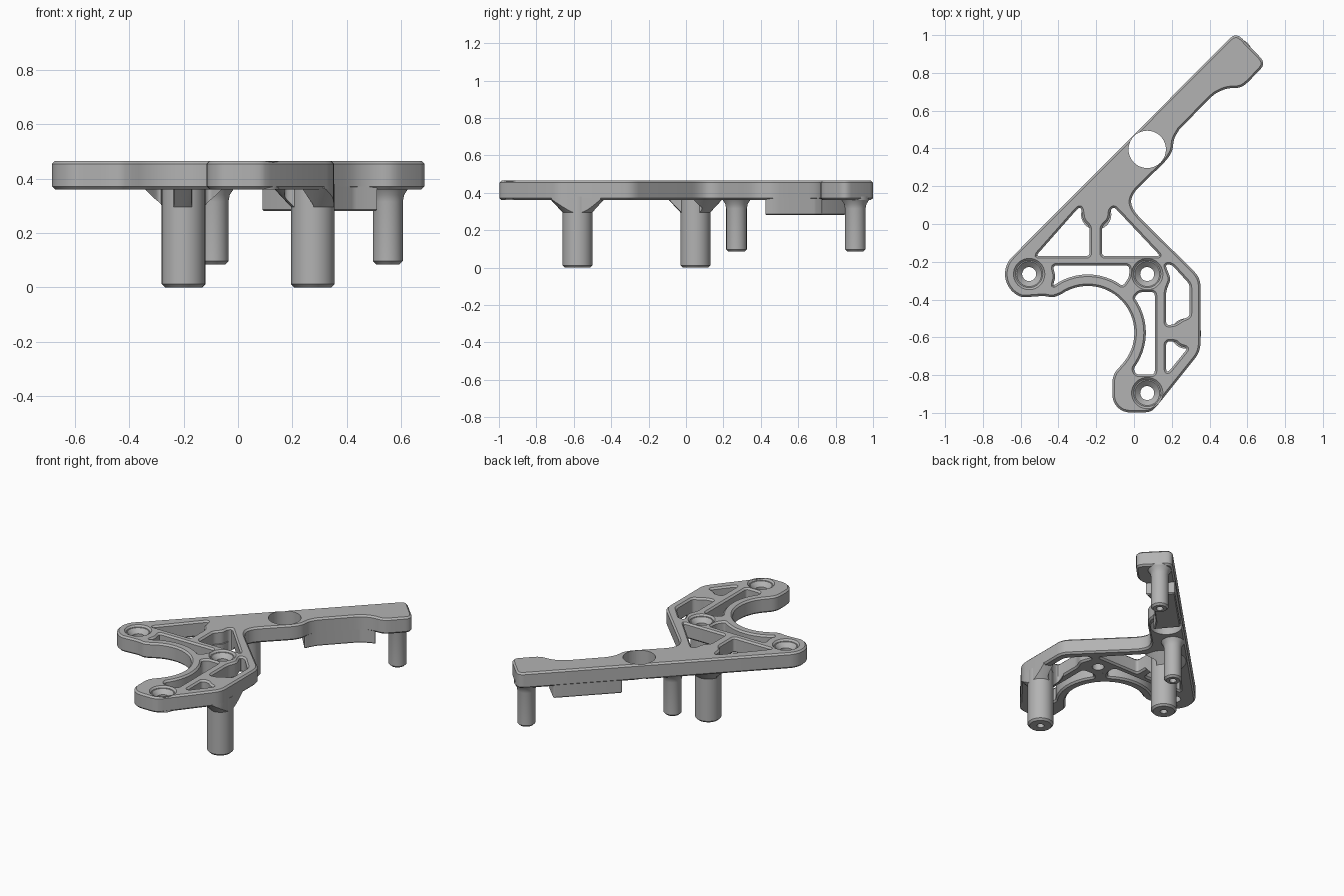
import bpy, bmesh, math
from mathutils import Matrix, Vector

if "Cube" in bpy.data.objects:
    bpy.data.objects.remove(bpy.data.objects["Cube"], do_unlink=True)

grey = bpy.data.materials.new("mid grey")
grey.use_nodes = True
grey.diffuse_color = (0.45, 0.45, 0.45, 1)
grey.node_tree.nodes["Principled BSDF"].inputs["Base Color"].default_value = (0.45, 0.45, 0.45, 1)

BOTTOM, TOP = 0.36, 0.465      # plate heights
CUT = (-0.245, -0.575)         # centre of the big round cut-out


def add(name, mesh):
    ob = bpy.data.objects.new(name, mesh)
    bpy.context.collection.objects.link(ob)
    mesh.materials.clear()
    mesh.materials.append(grey)
    return ob


def finish(ob):
    bpy.ops.object.select_all(action='DESELECT')
    ob.select_set(True)
    bpy.context.view_layer.objects.active = ob
    bpy.ops.object.shade_smooth_by_angle(angle=math.radians(30))


def arc(c, r, a0, a1, n):
    angles = [math.radians(a0 + (a1 - a0) * i / n) for i in range(n + 1)]
    return [(c[0] + r * math.cos(a), c[1] + r * math.sin(a)) for a in angles]


def circle(c, r, n=40):
    return arc(c, r, 0, 360, n)[:-1]


def rounded(pts, r):
    """Replace each clear corner of a closed polygon with a small curve."""
    out, n = [], len(pts)
    for i in range(n):
        a, p, b = (Vector(pts[(i + k) % n]) for k in (-1, 0, 1))
        if (p - a).angle(b - p) < math.radians(14):
            out.append(tuple(p))
            continue
        s = p + (a - p).normalized() * min(r, 0.42 * (a - p).length)
        e = p + (b - p).normalized() * min(r, 0.42 * (b - p).length)
        for t in (0, 0.25, 0.5, 0.75, 1):
            out.append(tuple(s * (1 - t) ** 2 + p * 2 * t * (1 - t) + e * t * t))
    return out


def slab(name, loops, z0, z1, chamfer):
    """Flat plate from an outline and hole loops, with chamfered rims."""
    cu = bpy.data.curves.new(name, 'CURVE')
    cu.dimensions, cu.fill_mode = '2D', 'BOTH'
    cu.extrude = (z1 - z0) / 2 - chamfer
    cu.bevel_depth, cu.bevel_resolution, cu.offset = chamfer, 0, -chamfer
    for loop in loops:
        sp = cu.splines.new('POLY')
        sp.points.add(len(loop) - 1)
        for pt, (x, y) in zip(sp.points, loop):
            pt.co = (x, y, 0, 1)
        sp.use_cyclic_u = True
    tmp = bpy.data.objects.new(name, cu)
    bpy.context.collection.objects.link(tmp)
    dg = bpy.context.evaluated_depsgraph_get()
    me = bpy.data.meshes.new_from_object(tmp.evaluated_get(dg))
    bpy.data.objects.remove(tmp, do_unlink=True)
    me.transform(Matrix.Translation((0, 0, (z0 + z1) / 2)))
    bm = bmesh.new()
    bm.from_mesh(me)
    bmesh.ops.remove_doubles(bm, verts=bm.verts, dist=0.0002)
    bmesh.ops.recalc_face_normals(bm, faces=bm.faces)
    bm.to_mesh(me)
    bm.free()
    return add(name, me)


def lathe(name, centre, profile, closed=False):
    """Spin an (r, z) profile around a vertical axis."""
    bm = bmesh.new()
    vs = [bm.verts.new((r, 0, z)) for r, z in profile]
    pairs = list(zip(vs, vs[1:])) + ([(vs[-1], vs[0])] if closed else [])
    es = [bm.edges.new(p) for p in pairs]
    bmesh.ops.spin(bm, geom=vs + es, cent=(0, 0, 0), axis=(0, 0, 1),
                   angle=math.tau, steps=40, use_duplicate=False)
    bmesh.ops.remove_doubles(bm, verts=bm.verts, dist=0.0002)
    bmesh.ops.recalc_face_normals(bm, faces=bm.faces)
    bmesh.ops.translate(bm, verts=bm.verts, vec=(centre[0], centre[1], 0))
    me = bpy.data.meshes.new(name)
    bm.to_mesh(me)
    bm.free()
    return add(name, me)


def boolean(ob, cutter, op):
    mod = ob.modifiers.new("cut", 'BOOLEAN')
    mod.operation, mod.object, mod.solver = op, cutter, 'EXACT'
    dg = bpy.context.evaluated_depsgraph_get()
    me = bpy.data.meshes.new_from_object(ob.evaluated_get(dg))
    ob.modifiers.clear()
    ob.data = me


# Plate outline, clockwise from the tip of the arm
outline = rounded(
    [(0.54, 1.015), (0.70, 0.85), (0.573, 0.72), (0.495, 0.72), (0.425, 0.69),
     (0.24, 0.50), (0.21, 0.45), (0.205, 0.39), (0.175, 0.34), (0.0, 0.17),
     (-0.02, 0.115), (0.005, 0.06), (0.352, -0.285), (0.352, -0.675),
     (0.12, -0.965), (0.085, -0.998), (-0.06, -0.998), (-0.115, -0.94), (-0.115, -0.80)]
    + arc(CUT, 0.247, -40, 125, 26)
    + [(-0.43, -0.39), (-0.475, -0.38)]
    + arc((-0.555, -0.265), 0.128, -105, -225, 18), 0.045)

# Open windows between the ribs
windows = [rounded(w, 0.02) for w in (
    [(-0.52, -0.17), (-0.235, -0.17), (-0.235, -0.015), (-0.27, 0.02), (-0.28, 0.085), (-0.295, 0.085)],
    [(-0.17, -0.17), (0.14, -0.17), (-0.105, 0.09), (-0.125, 0.075), (-0.13, 0.025), (-0.17, -0.015)],
    [(-0.43, -0.22), (-0.025, -0.22), (-0.025, -0.28)] + arc(CUT, 0.308, 53, 127, 12) + [(-0.415, -0.28)],
    [(0.03, -0.36), (0.11, -0.36), (0.11, -0.797), (0.01, -0.797)] + arc(CUT, 0.308, -38, 37, 12),
    [(0.165, -0.215), (0.20, -0.215), (0.295, -0.32), (0.295, -0.49), (0.255, -0.505),
     (0.22, -0.53), (0.17, -0.537), (0.17, -0.355), (0.195, -0.29)],
    [(0.17, -0.622), (0.22, -0.622), (0.24, -0.645), (0.285, -0.657), (0.185, -0.78), (0.17, -0.78)],
)]
screws = [(-0.555, -0.265), (0.07, -0.265), (0.07, -0.895)]
loops = [outline] + windows + [circle(c, 0.072) for c in screws]

# Main plate with the large round hole through the arm
plate = slab("bracket_plate", loops, BOTTOM, TOP, 0.011)
cutter = lathe("hole_cutter", (0.07, 0.395), [(0, 0.2), (0.099, 0.2), (0.099, 0.6), (0, 0.6)])
boolean(plate, cutter, 'DIFFERENCE')
bpy.data.objects.remove(cutter, do_unlink=True)
finish(plate)

# Countersunk screw seats
for i, c in enumerate(screws):
    finish(lathe(f"screw_seat_{i + 1}", c, [(0.037, BOTTOM), (0.037, 0.425), (0.066, 0.452),
                                            (0.078, 0.452), (0.083, BOTTOM)], closed=True))

# Thickened block under the arm
block = rounded([(0.085, 0.553), (0.198, 0.42), (0.21, 0.45), (0.24, 0.50), (0.425, 0.69),
                 (0.495, 0.72), (0.515, 0.725), (0.385, 0.855)], 0.012)
finish(slab("arm_block", [block], 0.28, 0.38, 0.006))


def pin(name, c, r, z0, flare):
    """Round post with chamfered foot, small bore and flared neck."""
    prof = [(0, z0 + 0.05), (0.022, z0 + 0.05), (0.022, z0), (r - 0.012, z0), (r, z0 + 0.012)]
    finish(lathe(name, c, prof + flare + [(0, flare[-1][1])]))


# Two thick legs with gussets trimmed to the ribs
ribs = slab("rib_trimmer", loops, 0.25, 0.42, 0.0)
for label, c in (("back", (-0.20, 0.05)), ("front", (0.275, -0.58))):
    pin(f"{label}_leg", c, 0.08, 0.0, [(0.08, 0.38)])
    gusset = lathe(f"{label}_leg_gusset", c, [(0, 0.295), (0.08, 0.295), (0.145, 0.365), (0.145, 0.375), (0, 0.375)])
    boolean(gusset, ribs, 'INTERSECT')
    finish(gusset)
bpy.data.objects.remove(ribs, do_unlink=True)

# Two thin locating pins
for label, c in (("middle", (-0.09, 0.27)), ("tip", (0.55, 0.905))):
    pin(f"{label}_pin", c, 0.055, 0.085, [(0.055, 0.315), (0.06, 0.34), (0.074, 0.362), (0.074, 0.38)])
